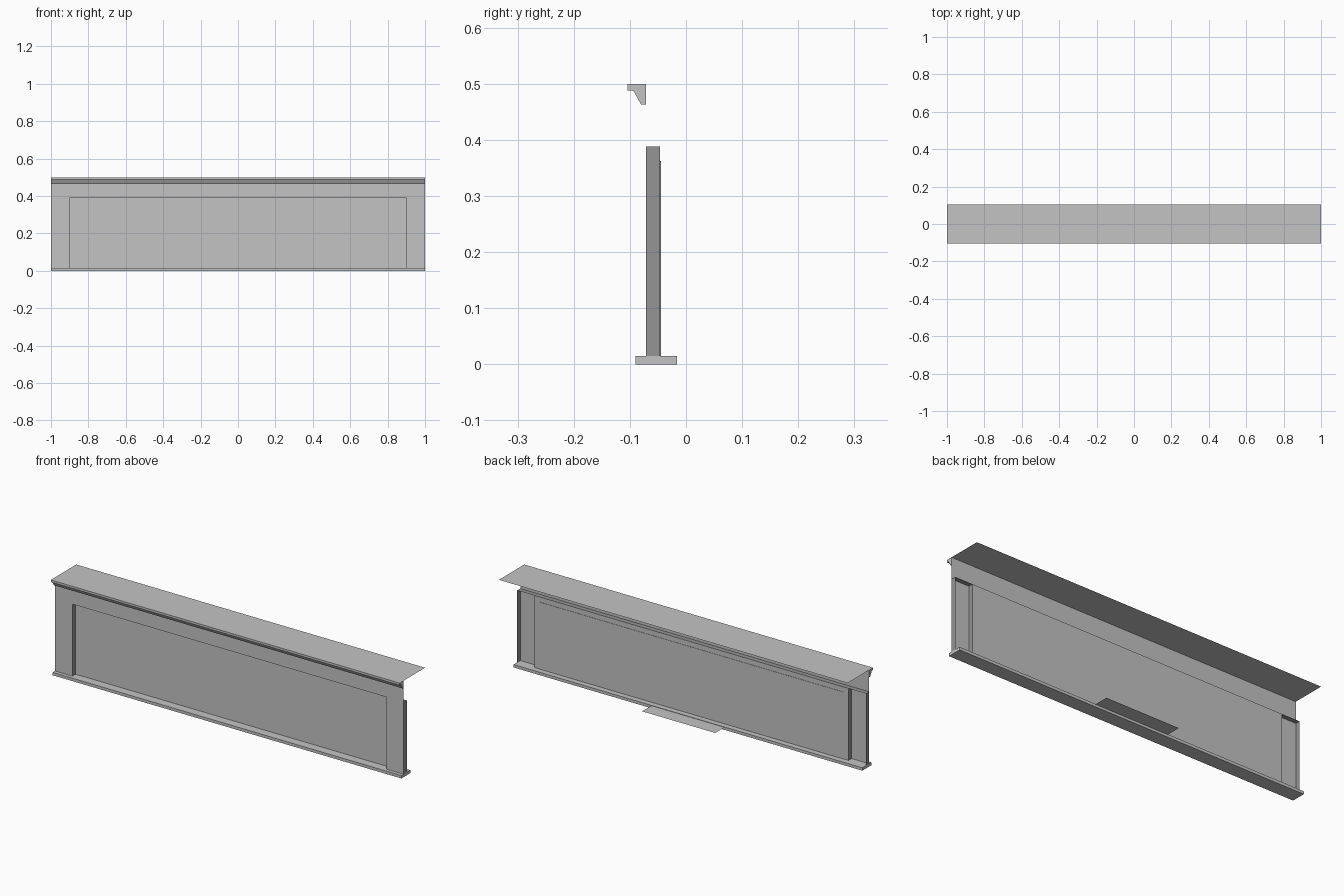
import bpy
import bmesh

cube = bpy.data.objects.get("Cube")
if cube:
    bpy.data.objects.remove(cube)


def make_material(name, value):
    mat = bpy.data.materials.new(name)
    mat.use_nodes = True
    color = (value, value, value, 1)
    mat.diffuse_color = color
    mat.node_tree.nodes["Principled BSDF"].inputs["Base Color"].default_value = color
    return mat


light_gray = make_material("light_gray", 0.55)
dark_gray = make_material("dark_gray", 0.3)


def finish(name, bm, mat):
    mesh = bpy.data.meshes.new(name)
    bm.to_mesh(mesh)
    bm.free()
    mesh.materials.append(mat)
    obj = bpy.data.objects.new(name, mesh)
    bpy.context.collection.objects.link(obj)
    return obj


def sheet(name, low, high, mat):
    """Flat rectangle between two corners that share one coordinate."""
    flat = [i for i in range(3) if low[i] == high[i]][0]
    u, v = [i for i in range(3) if i != flat]
    bm = bmesh.new()
    verts = []
    for a, b in ((low, low), (high, low), (high, high), (low, high)):
        co = list(low)
        co[u], co[v] = a[u], b[v]
        verts.append(bm.verts.new(co))
    face = bm.faces.new(verts)
    # Sheets face the front, the top or the right-hand side
    face.normal_update()
    if face.normal[flat] * (-1 if flat == 1 else 1) < 0:
        face.normal_flip()
    return finish(name, bm, mat)


def extrude_profile(name, profile, mat):
    """Closed (y, z) outline swept along the whole length."""
    bm = bmesh.new()
    face = bm.faces.new([bm.verts.new((-HALF, y, z)) for y, z in profile])
    swept = bmesh.ops.extrude_face_region(bm, geom=[face])["geom"]
    moved = [g for g in swept if isinstance(g, bmesh.types.BMVert)]
    bmesh.ops.translate(bm, verts=moved, vec=(2 * HALF, 0, 0))
    bmesh.ops.recalc_face_normals(bm, faces=bm.faces)
    return finish(name, bm, mat)


HALF = 1.0
TOP = 0.5
BASE_TOP = 0.015
WALL_Y = -0.071
FRAME_Y = -0.046
PANEL_Y = -0.0445
OPEN_X, OPEN_Z = 0.9, 0.388
PANEL_X, PANEL_Z = 0.875, 0.362

# Base strip and the small tread behind it
extrude_profile("base", [(-0.09, 0), (-0.016, 0), (-0.016, BASE_TOP), (-0.09, BASE_TOP)], light_gray)
sheet("rear_tread", (-0.21, -0.016, 0.013), (0.21, 0.06, 0.013), light_gray)

# Counter top and the moulding under its front edge
sheet("counter_top", (-HALF, -0.104, TOP), (HALF, 0.104, TOP), light_gray)
extrude_profile("cornice", [(-0.104, 0.4995), (-0.104, 0.488), (-0.094, 0.488),
                            (-0.08, 0.463), (WALL_Y, 0.463), (WALL_Y, 0.4995)], light_gray)

# Front wall around the opening, with the shelf edge above it
sheet("wall_header", (-HALF, WALL_Y, OPEN_Z), (HALF, WALL_Y, 0.463), light_gray)
sheet("wall_ledge", (-HALF, WALL_Y, OPEN_Z), (HALF, FRAME_Y, OPEN_Z), dark_gray)

# Recessed panel
sheet("panel", (-PANEL_X, PANEL_Y, BASE_TOP), (PANEL_X, PANEL_Y, PANEL_Z), light_gray)
sheet("frame_top", (-OPEN_X, FRAME_Y, PANEL_Z), (OPEN_X, FRAME_Y, OPEN_Z), light_gray)
sheet("panel_step_top", (-PANEL_X, FRAME_Y, PANEL_Z), (PANEL_X, PANEL_Y, PANEL_Z), dark_gray)

# Matching side parts
for side, s in (("left", 1), ("right", -1)):
    for part, a, b, y, top in (("wall_side", OPEN_X, HALF, WALL_Y, OPEN_Z),
                               ("frame_side", PANEL_X, OPEN_X, FRAME_Y, PANEL_Z)):
        x0, x1 = sorted((s * a, s * b))
        sheet(f"{part}_{side}", (x0, y, BASE_TOP), (x1, y, top), light_gray)
    for part, x, y0, y1, top in (("reveal", OPEN_X, WALL_Y, FRAME_Y, OPEN_Z),
                                 ("wall_end", HALF, WALL_Y, FRAME_Y, OPEN_Z),
                                 ("panel_step", PANEL_X, FRAME_Y, PANEL_Y, PANEL_Z)):
        sheet(f"{part}_{side}", (s * x, y0, BASE_TOP), (s * x, y1, top), dark_gray)
